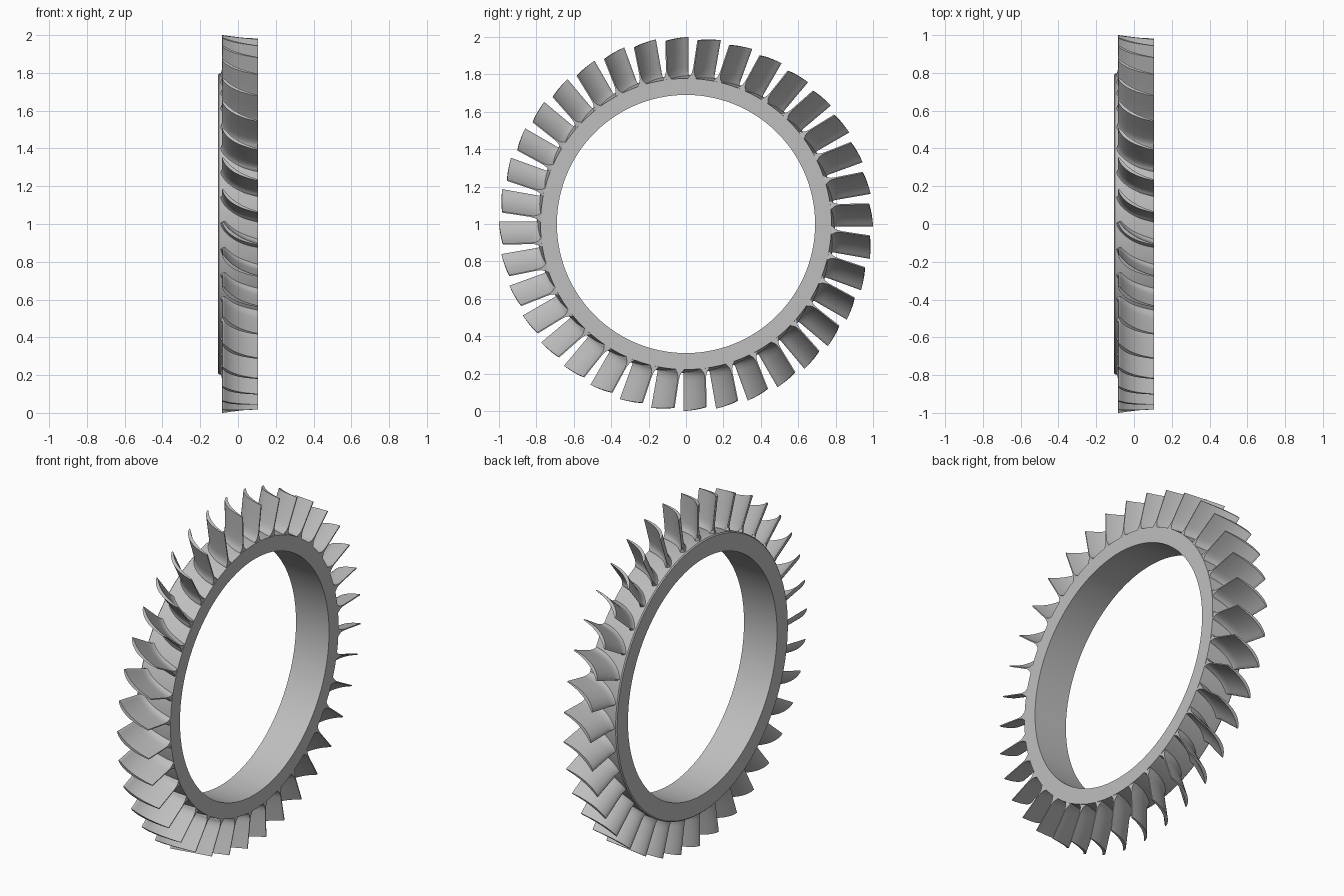
import bpy, bmesh, math
from mathutils import Vector

cube = bpy.data.objects.get("Cube")
if cube:
    bpy.data.objects.remove(cube, do_unlink=True)

BLADES = 36
HALF = 0.107          # half the axial width of the hub

metal = bpy.data.materials.new("grey_metal")
metal.use_nodes = True
grey = (0.52, 0.52, 0.52, 1)
metal.diffuse_color = grey
metal.node_tree.nodes["Principled BSDF"].inputs["Base Color"].default_value = grey


def make_object(name, bm, angle):
    bmesh.ops.recalc_face_normals(bm, faces=bm.faces)
    mesh = bpy.data.meshes.new(name)
    bm.to_mesh(mesh)
    bm.free()
    mesh.materials.append(metal)
    obj = bpy.data.objects.new(name, mesh)
    bpy.context.collection.objects.link(obj)
    obj.location.z = 1
    bpy.ops.object.select_all(action='DESELECT')
    obj.select_set(True)
    bpy.context.view_layer.objects.active = obj
    bpy.ops.object.shade_smooth_by_angle(angle=math.radians(angle))
    return obj


def bridge(bm, a, b):
    n = len(a)
    for i in range(n):
        j = (i + 1) % n
        bm.faces.new((a[i], a[j], b[j], b[i]))


# Hub ring: a closed profile (x, radius) turned about the x axis
profile = [(-HALF, 0.69), (-HALF, 0.79), (-HALF + 0.006, 0.796),
           (0, 0.788), (HALF, 0.778), (HALF, 0.69)]
bm = bmesh.new()
STEPS = 180
rings = []
for k in range(STEPS):
    a = math.tau * k / STEPS
    rings.append([bm.verts.new((x, r * math.sin(a), r * math.cos(a))) for x, r in profile])
for k in range(STEPS):
    bridge(bm, rings[k], rings[(k + 1) % STEPS])
make_object("hub_ring", bm, 30)

# Blade: a curved crescent section, flared at the root and trimmed at the tip
LEAD, BEND, TRAIL = Vector((-0.081, 0.010)), Vector((-0.042, -0.075)), Vector((HALF, -0.108))
CHORD = 14
stations = [(0.76, 0.022), (0.785, 0.018), (0.793, 0.011), (0.803, 0.006),
            (0.818, 0.002), (0.84, 0), (0.92, 0), (1.0, 0)]   # radius, extra half thickness


def section(bm, radius, flare):
    up = (radius - 0.78) / 0.22
    upper, lower = [], []
    for i in range(CHORD + 1):
        s = i / CHORD
        p = LEAD * (1 - s) ** 2 + BEND * 2 * s * (1 - s) + TRAIL * s * s
        d = ((BEND - LEAD) * (1 - s) + (TRAIL - BEND) * s).normalized()
        normal = Vector((-d.y, d.x))
        half = 0.003 + 0.006 * math.sin(math.pi * s ** 0.7) + flare
        p.y *= 0.95 + 0.05 * up
        rad = radius - 0.016 * s * max(up, 0)      # tip slopes towards the trailing edge
        for side, row in ((1, upper), (-1, lower)):
            q = p + normal * half * side
            x = max(-HALF + 0.004, min(HALF, q.x))
            row.append(bm.verts.new((x, q.y, math.sqrt(rad * rad - q.y * q.y))))
    # rounded nose on the leading edge
    nose = LEAD - (BEND - LEAD).normalized() * 0.003
    tip = bm.verts.new((nose.x, nose.y, math.sqrt(radius ** 2 - nose.y ** 2)))
    return [tip] + upper + lower[::-1]


bm = bmesh.new()
loops = [section(bm, r, f) for r, f in stations]
for a, b in zip(loops, loops[1:]):
    bridge(bm, a, b)
for end in (loops[0], loops[-1]):
    up, low = end[1:CHORD + 2], end[CHORD + 2:][::-1]
    bm.faces.new((end[0], up[0], low[0]))
    for i in range(CHORD):
        bm.faces.new((up[i], up[i + 1], low[i + 1], low[i]))
blade = make_object("blade_1", bm, 40)

# Remaining blades share the same mesh around the hub
for k in range(1, BLADES):
    copy = bpy.data.objects.new(f"blade_{k + 1}", blade.data)
    bpy.context.collection.objects.link(copy)
    copy.location = blade.location
    copy.rotation_euler.x = -math.tau * k / BLADES
